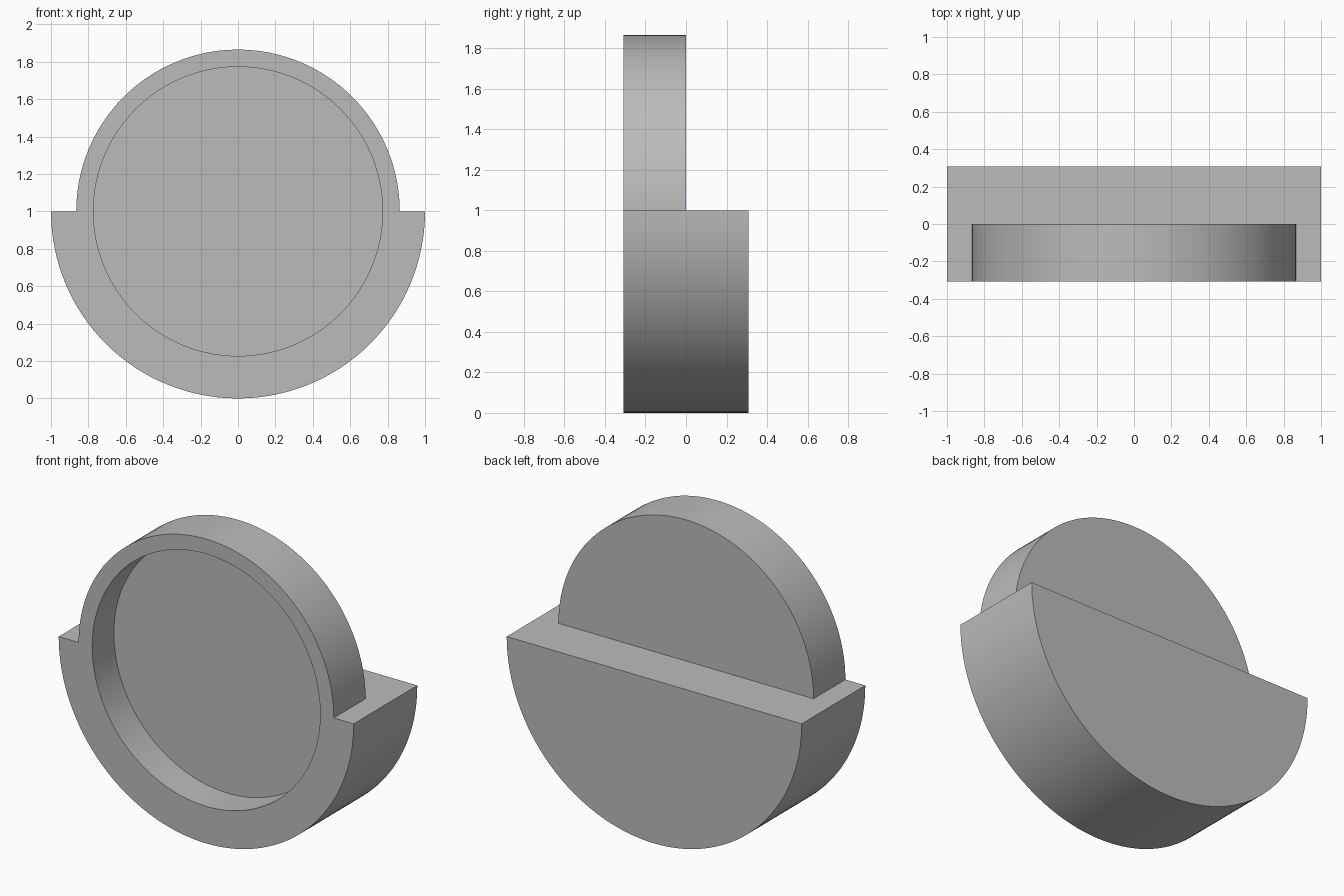
import bpy
import bmesh
from math import pi, sin, cos, radians

if "Cube" in bpy.data.objects:
    bpy.data.objects.remove(bpy.data.objects["Cube"], do_unlink=True)

HALF_DEPTH = 0.308
CENTRE_Z = 1.0
OUTER_R, DISC_R, RECESS_R = 1.0, 0.865, 0.773
RECESS_DEPTH = 0.21
SEGMENTS = 128

grey = bpy.data.materials.new("light_grey")
grey.use_nodes = True
colour = (0.5, 0.5, 0.5, 1.0)
grey.diffuse_color = colour
grey.node_tree.nodes["Principled BSDF"].inputs["Base Color"].default_value = colour


def arc(radius, start, end, steps):
    """Points on an arc about the disc centre, in the x-z plane."""
    angles = [start + (end - start) * i / steps for i in range(steps + 1)]
    return [(radius * cos(a), CENTRE_Z + radius * sin(a)) for a in angles]


def extrude_profile(name, points, y_front, y_back):
    """Solid made by extruding an x-z outline along y."""
    bm = bmesh.new()
    face = bm.faces.new([bm.verts.new((x, y_front, z)) for x, z in points])
    new = bmesh.ops.extrude_face_region(bm, geom=[face])["geom"]
    verts = [v for v in new if isinstance(v, bmesh.types.BMVert)]
    bmesh.ops.translate(bm, verts=verts, vec=(0, y_back - y_front, 0))
    bmesh.ops.recalc_face_normals(bm, faces=bm.faces)
    mesh = bpy.data.meshes.new(name)
    bm.to_mesh(mesh)
    bm.free()
    mesh.materials.append(grey)
    obj = bpy.data.objects.new(name, mesh)
    bpy.context.collection.objects.link(obj)
    return obj


# Body: upper half circle stepping out to a wider lower half circle
outline = arc(DISC_R, 0, pi, SEGMENTS // 2) + arc(OUTER_R, pi, 2 * pi, SEGMENTS // 2)
body = extrude_profile("stepped_disc", outline, -HALF_DEPTH, HALF_DEPTH)

# Cutters: block behind the upper half, and the round front recess
block = [(-1.5, CENTRE_Z), (1.5, CENTRE_Z), (1.5, 2.5), (-1.5, 2.5)]
recess = arc(RECESS_R, 0, 2 * pi, SEGMENTS)[:-1]
cutters = [
    extrude_profile("rear_step_cutter", block, 0, 1),
    extrude_profile("recess_cutter", recess, -1, RECESS_DEPTH - HALF_DEPTH),
]

bpy.ops.object.select_all(action="DESELECT")
body.select_set(True)
bpy.context.view_layer.objects.active = body
for cutter in cutters:
    mod = body.modifiers.new(cutter.name, "BOOLEAN")
    mod.operation = "DIFFERENCE"
    mod.solver = "EXACT"
    mod.object = cutter
    bpy.ops.object.modifier_apply(modifier=mod.name)
    bpy.data.objects.remove(cutter, do_unlink=True)

# Smooth rims with crisp edges
bpy.ops.object.shade_smooth_by_angle(angle=radians(30))
